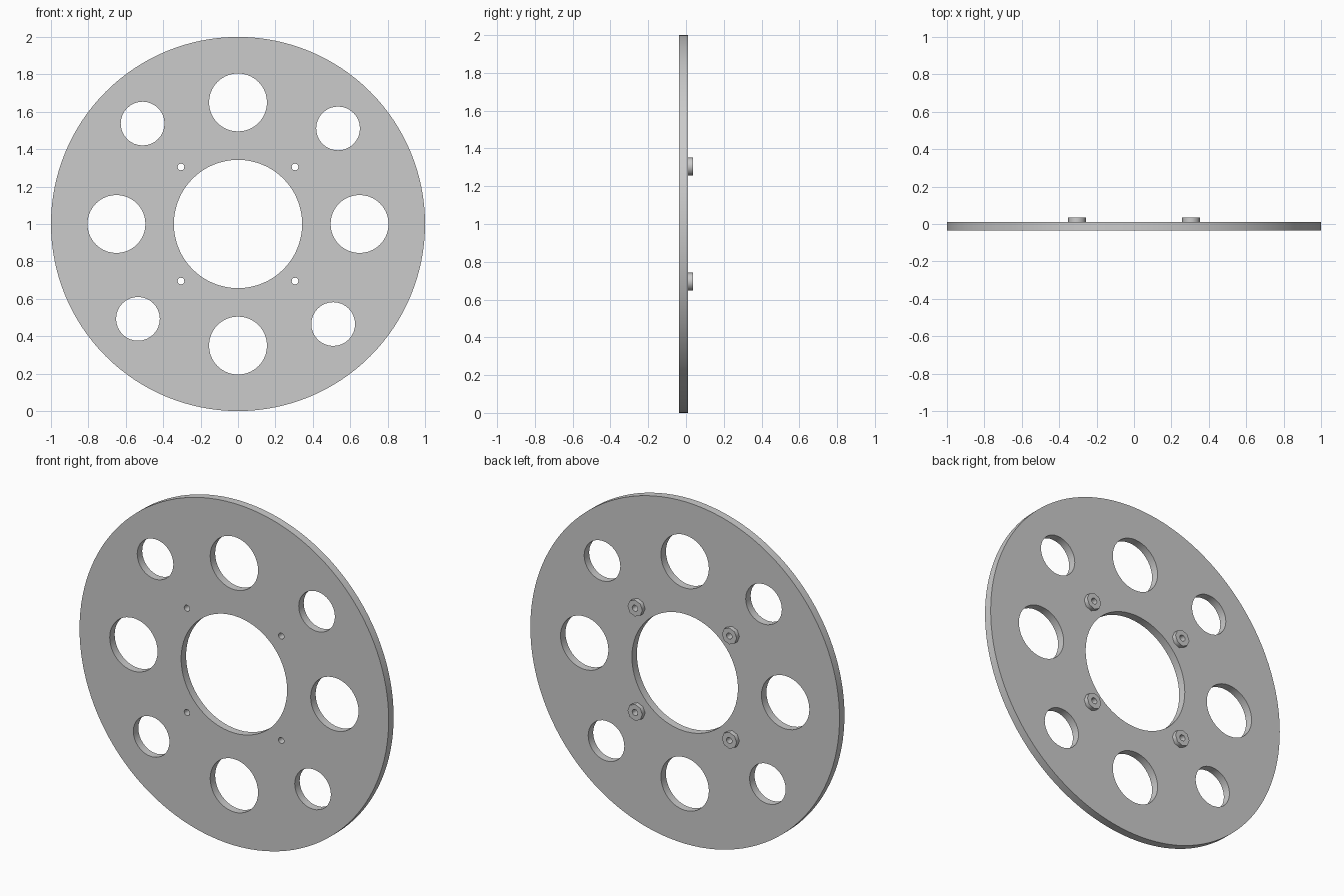
import bpy, math
from math import cos, sin, pi

if "Cube" in bpy.data.objects:
    bpy.data.objects.remove(bpy.data.objects["Cube"])


def plate(name, outer, holes, y0, y1, cx=0.0, cz=1.0):
    """Flat part in the XZ plane: outer/holes are (x, z, radius, sides)."""
    cu = bpy.data.curves.new(name, 'CURVE')
    cu.dimensions = '2D'
    cu.fill_mode = 'BOTH'
    cu.extrude = (y1 - y0) / 2
    for x, z, r, n in [outer] + holes:
        sp = cu.splines.new('POLY')
        sp.points.add(n - 1)
        for i, p in enumerate(sp.points):
            a = 2 * pi * i / n
            p.co = (x + r * cos(a), z + r * sin(a), 0, 1)
        sp.use_cyclic_u = True
    ob = bpy.data.objects.new(name, cu)
    bpy.context.collection.objects.link(ob)
    ob.location = (cx, (y0 + y1) / 2, cz)
    ob.rotation_euler = (pi / 2, 0, 0)
    bpy.ops.object.select_all(action='DESELECT')
    ob.select_set(True)
    bpy.context.view_layer.objects.active = ob
    bpy.ops.object.convert(target='MESH')
    # weld the caps to the walls
    bpy.ops.object.mode_set(mode='EDIT')
    bpy.ops.mesh.select_all(action='SELECT')
    bpy.ops.mesh.remove_doubles(threshold=0.0005)
    bpy.ops.mesh.normals_make_consistent(inside=False)
    bpy.ops.object.mode_set(mode='OBJECT')
    bpy.ops.object.shade_smooth_by_angle(angle=math.radians(50))
    return bpy.context.object


BACK, FRONT, NUT_TOP = 0.010, -0.036, 0.036
BOLT = 0.305

# Centre bore and four large holes
holes = [(0, 0, 0.343, 64)]
for k in range(4):
    a = k * pi / 2
    holes.append((0.65 * cos(a), 0.65 * sin(a), 0.155, 40))

# Four smaller lightening holes, slightly off the diagonals
holes += [(-0.51, 0.537, 0.117, 32), (0.535, 0.511, 0.117, 32),
          (-0.535, -0.507, 0.117, 32), (0.509, -0.535, 0.117, 32)]

# Bolt holes
corners = [(sx * BOLT, sz * BOLT) for sx in (-1, 1) for sz in (-1, 1)]
holes += [(x, z, 0.018, 12) for x, z in corners]

plate("disc", (0, 0, 1.0, 128), holes, FRONT, BACK)

# Nuts on the back face
for i, (x, z) in enumerate(corners):
    plate(f"nut_{i + 1}", (0, 0, 0.048, 8), [(0, 0, 0.018, 12)],
          BACK, NUT_TOP, x, 1 + z)
